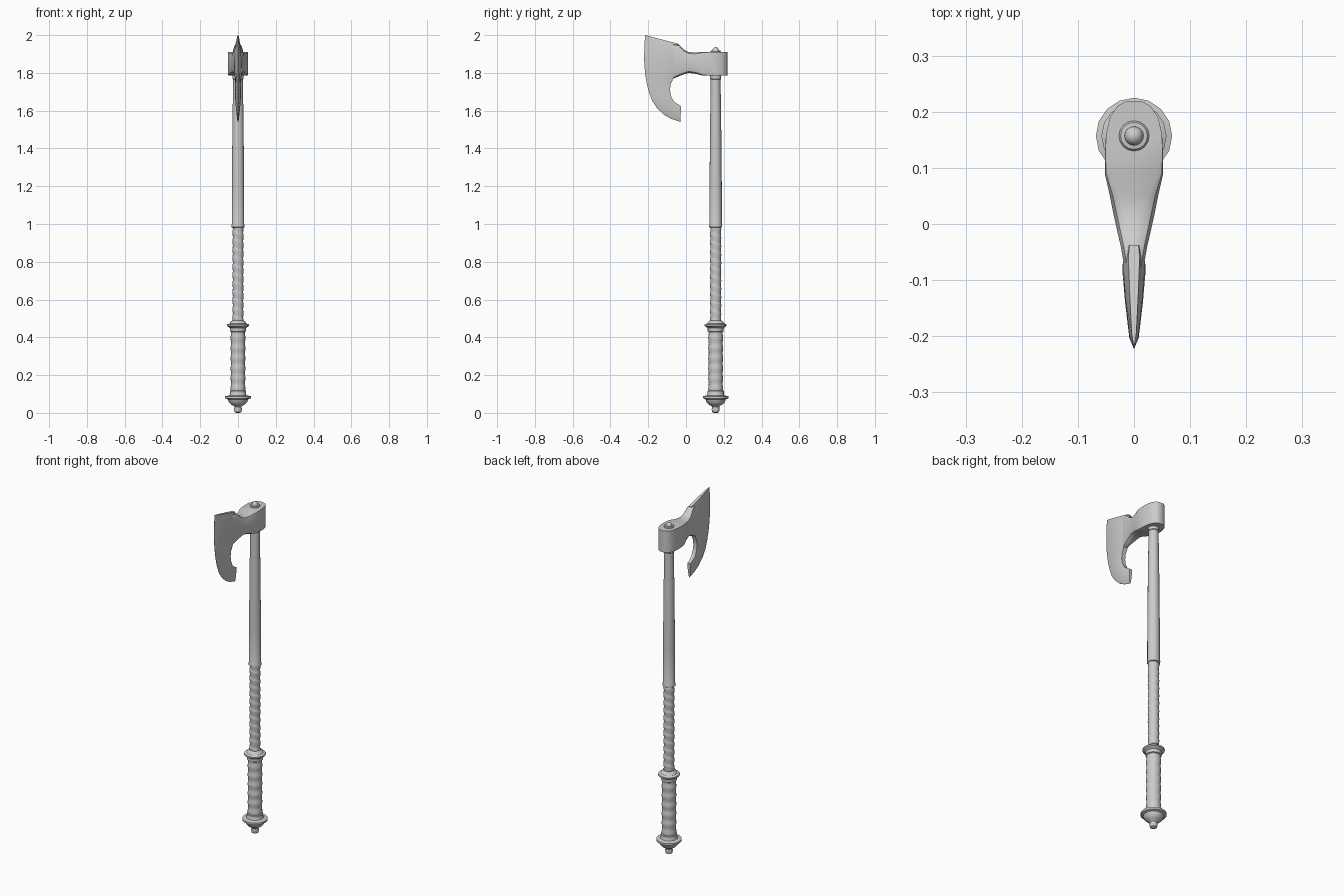
import bpy, bmesh, math
from mathutils import Vector

AXIS_Y = 0.157
SEG = 16


def finish(name, bm, angle=35):
    bmesh.ops.remove_doubles(bm, verts=bm.verts, dist=1e-5)
    bmesh.ops.recalc_face_normals(bm, faces=bm.faces)
    me = bpy.data.meshes.new(name)
    bm.to_mesh(me)
    bm.free()
    ob = bpy.data.objects.new(name, me)
    bpy.context.collection.objects.link(ob)
    bpy.ops.object.select_all(action='DESELECT')
    ob.select_set(True)
    bpy.context.view_layer.objects.active = ob
    bpy.ops.object.shade_smooth_by_angle(angle=math.radians(angle))
    return ob


def loft(name, rings, angle=35):
    """Skin a list of equal-length closed rings and cap both ends."""
    bm = bmesh.new()
    vs = [[bm.verts.new(p) for p in ring] for ring in rings]
    n = len(vs[0])
    for a, b in zip(vs, vs[1:]):
        for i in range(n):
            j = (i + 1) % n
            bm.faces.new((a[i], a[j], b[j], b[i]))
    bm.faces.new(vs[0])
    bm.faces.new(vs[-1])
    return finish(name, bm, angle)


def lathe(name, profile, bump=None):
    """Turn (radius, z) pairs about the shaft axis; bump adds radius by angle and z."""
    rings = []
    for r, z in profile:
        ring = []
        for i in range(SEG):
            a = math.tau * i / SEG
            rr = r + (bump(a, z) if bump else 0)
            ring.append((rr * math.cos(a), AXIS_Y + rr * math.sin(a), z))
        rings.append(ring)
    return loft(name, rings)


# Pommel
lathe("pommel", [(.010, 0), (.018, .005), (.021, .018), (.019, .032), (.024, .038),
                 (.036, .044), (.048, .056), (.054, .072), (.068, .077), (.068, .088),
                 (.046, .093), (.043, .100), (.043, .116), (.036, .120)])

# Lower grip with soft rings
lathe("lower_grip", [(.038 + .0015 * math.sin(i * math.tau / 8), .115 + i * .32 / 48)
                     for i in range(49)])

# Guard ring
lathe("guard_ring", [(.036, .428), (.042, .432), (.043, .450), (.058, .460), (.058, .468),
                     (.044, .474), (.038, .484), (.030, .490)])

# Upper grip, leather wound in a spiral
lathe("upper_grip", [(.0265, .485 + i * .5 / 80) for i in range(81)],
      lambda a, z: .004 * ((z / .045 + a / math.tau) % 1))

# Upper shaft
lathe("upper_shaft", [(.028, .980), (.034, .983), (.035, .992), (.033, .998),
                      (.0325, 1.2), (.029, 1.56), (.026, 1.75), (.026, 1.765),
                      (.029, 1.768), (.029, 1.79)])

# Rivet on top of the head
lathe("top_rivet", [(.027, 1.90), (.027, 1.914), (.024, 1.918), (.017, 1.919),
                    (.015, 1.928), (.009, 1.934), (.003, 1.936)])

# Head socket and neck: y, bottom, top, half width, edge rounding
stations = [(.219, 1.785, 1.911, .014, 0), (.210, 1.785, 1.911, .030, 0),
            (.190, 1.785, 1.911, .043, 0), (.160, 1.785, 1.911, .050, 0),
            (.120, 1.785, 1.911, .052, .004), (.090, 1.786, 1.911, .052, .008),
            (.050, 1.795, 1.908, .043, .018), (.015, 1.800, 1.910, .036, .020),
            (-.012, 1.792, 1.923, .030, .019), (-.038, 1.782, 1.951, .024, .018),
            (-.065, 1.770, 1.955, .019, .016), (-.100, 1.775, 1.950, .014, .012)]
rings = []
for y, lo, hi, w, c in stations:
    pts = []
    for sx, sz in ((1, -1), (1, 1), (-1, 1), (-1, -1)):
        corner = [(max(w - c, .003), 0), (w - c * .3, c * .4), (w, c * 1.4)]
        if sx * sz > 0:
            corner.reverse()
        for px, d in corner:
            pts.append((sx * px, y, lo + d if sz < 0 else hi - d))
    rings.append(pts)
loft("head_socket", rings, 40)

# Bearded blade: inner y, z, cutting edge y, z, half thickness at inner side
rows = [(-.037, 1.953, -.217, 2.000, .010), (-.050, 1.925, -.220, 1.940, .020),
        (-.060, 1.860, -.222, 1.870, .021), (-.060, 1.800, -.217, 1.800, .020),
        (-.068, 1.769, -.207, 1.740, .016), (-.081, 1.740, -.195, 1.695, .015),
        (-.085, 1.710, -.178, 1.650, .015), (-.080, 1.680, -.152, 1.612, .015),
        (-.066, 1.652, -.115, 1.577, .014), (-.050, 1.638, -.077, 1.556, .012),
        (-.026, 1.625, -.030, 1.541, .010)]
rings = []
for iy, iz, ey, ez, t in rows:
    a, b = Vector((0, iy, iz)), Vector((0, ey, ez))
    side = [(0, t * .8), (.12, t), (.5, t * .75), (.88, t * .4)]
    path = [(f, w) for f, w in side] + [(1, .0005)]
    path += [(1, -.0005)] + [(f, -w) for f, w in reversed(side)]
    rings.append([a.lerp(b, f) + Vector((w, 0, 0)) for f, w in path])
loft("axe_blade", rings, 40)
